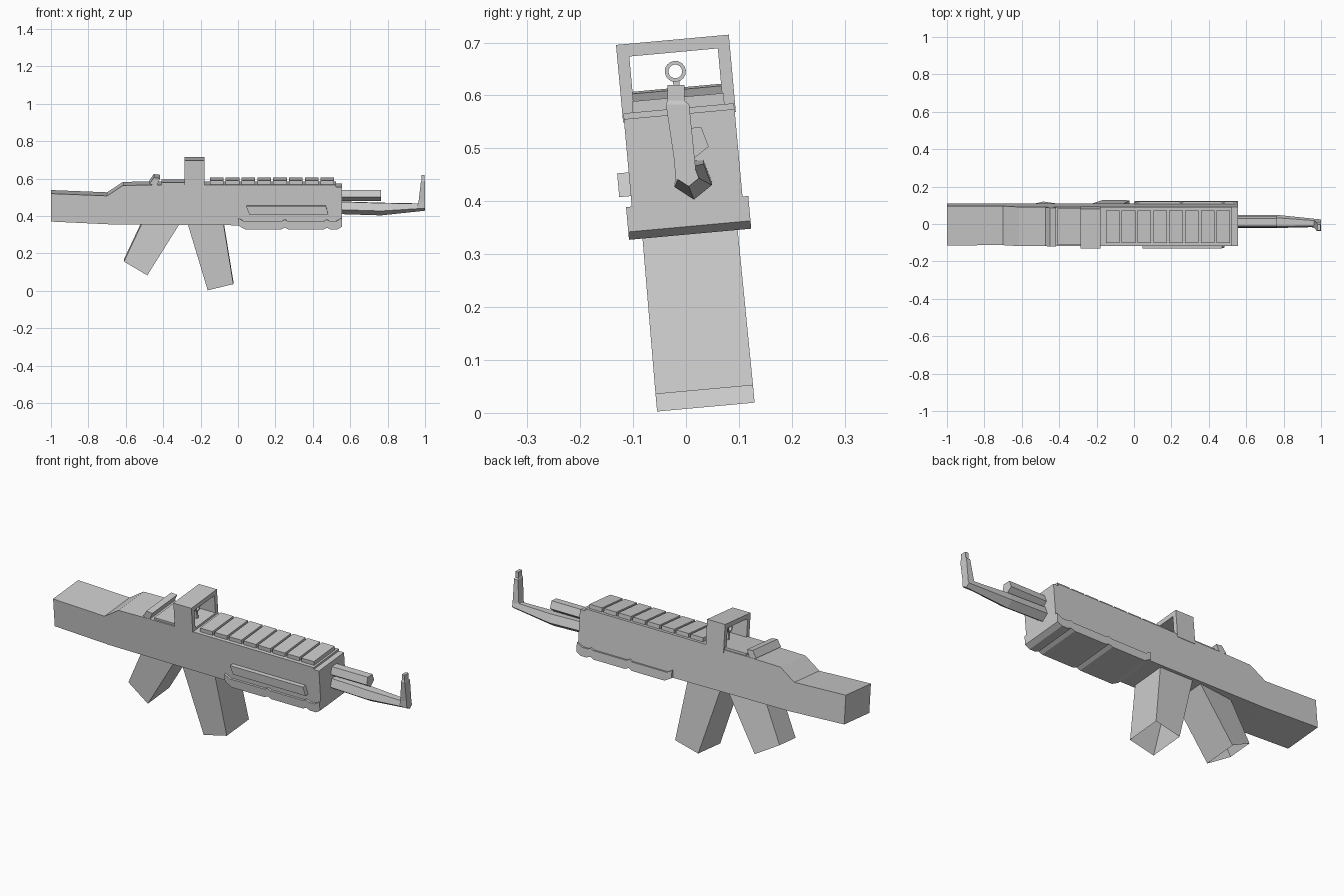
import bpy, bmesh, math
from mathutils import Matrix, Vector

if "Cube" in bpy.data.objects:
    bpy.data.objects.remove(bpy.data.objects["Cube"])

# The whole model leans a little about its long axis
LEAN = Matrix.Translation((0, 0.0375, 0.011)) @ Matrix.Rotation(math.radians(5.2), 4, 'X')


def finish(name, bm, matrix=LEAN):
    bmesh.ops.recalc_face_normals(bm, faces=bm.faces)
    bm.transform(matrix)
    me = bpy.data.meshes.new(name)
    bm.to_mesh(me)
    bm.free()
    ob = bpy.data.objects.new(name, me)
    bpy.context.collection.objects.link(ob)
    return ob


def skin(bm, rings, caps=True):
    """Join closed rings of points into a tube."""
    rows = [[bm.verts.new(p) for p in r] for r in rings]
    n = len(rows[0])
    for a, b in zip(rows, rows[1:]):
        for i in range(n):
            j = (i + 1) % n
            bm.faces.new((a[i], a[j], b[j], b[i]))
    if caps:
        bm.faces.new(rows[0])
        bm.faces.new(rows[-1])


def slab(name, profile, y0, y1):
    """Side profile (x, z) extruded across the width."""
    bm = bmesh.new()
    skin(bm, [[(x, y, z) for x, z in profile] for y in (y0, y1)])
    return finish(name, bm)


def box(name, x0, x1, y0, y1, z0, z1):
    return slab(name, [(x0, z0), (x1, z0), (x1, z1), (x0, z1)], y0, y1)


def handle(name, rear, front):
    """Open-ended four sided handle; (x, z, half width) for top and bottom."""
    bm = bmesh.new()
    rings = []
    for (xr, zr, hr), (xf, zf, hf) in zip(rear, front):
        rings.append([(xr, -hr, zr), (xf, -hf, zf), (xf, hf, zf), (xr, hr, zr)])
    skin(bm, rings, caps=False)
    return finish(name, bm)


def tube(name, sections):
    """Five sided tube along x from (x, y, z, radius) sections."""
    bm = bmesh.new()
    rings = []
    for x, y, z, r in sections:
        angs = [math.radians(-15 + 72 * i) for i in range(5)]
        rings.append([(x, y + r * math.cos(a), z + r * math.sin(a)) for a in angs])
    skin(bm, rings)
    return finish(name, bm, Matrix())


# Main body with stock
slab("body", [(-1, 0.37), (-0.68, 0.355), (0, 0.35), (0.555, 0.35), (0.555, 0.556),
              (0.525, 0.556), (0.525, 0.567), (-0.41, 0.567), (-0.615, 0.564),
              (-0.7, 0.508), (-1, 0.52)], -0.105, 0.105)
box("rear_top_step", -0.41, -0.18, -0.098, 0.098, 0.56, 0.578)

# Handguard with small notches along top and bottom edges
slab("handguard", [(0, 0.35), (0.04, 0.328), (0.23, 0.328), (0.25, 0.338), (0.27, 0.328),
                   (0.455, 0.328), (0.475, 0.338), (0.495, 0.328), (0.53, 0.328),
                   (0.555, 0.343), (0.555, 0.39), (0.525, 0.373), (0.49, 0.373),
                   (0.475, 0.382), (0.46, 0.373), (0.265, 0.373), (0.25, 0.382),
                   (0.235, 0.373), (0.03, 0.373), (0, 0.39)], -0.116, 0.116)
slab("side_panel", [(0.045, 0.455), (0.047, 0.445), (0.06, 0.41), (0.483, 0.41),
                    (0.47, 0.455)], -0.127, -0.1)

# Top rail slats
for i in range(8):
    x = -0.15 + i * 0.0845
    box(f"rail_slat_{i + 1}", x, x + 0.073, -0.087, 0.087, 0.56, 0.588)

# Sight frame: arch extruded along x
bm = bmesh.new()
arch = [(-0.107, 0.55), (-0.107, 0.697), (0.107, 0.697), (0.107, 0.55),
        (0.084, 0.55), (0.084, 0.673), (-0.084, 0.673), (-0.084, 0.55)]
skin(bm, [[(x, y, z) for y, z in arch] for x in (-0.285, -0.18)])
finish("sight_frame", bm)

# Ring inside the frame, on a thin post
bm = bmesh.new()
rings = []
for x, r in ((-0.245, 0.02), (-0.22, 0.02), (-0.22, 0.013), (-0.245, 0.013), (-0.245, 0.02)):
    rings.append([(x, r * math.cos(math.tau * k / 16), 0.637 + r * math.sin(math.tau * k / 16))
                  for k in range(16)])
skin(bm, rings, caps=False)
bmesh.ops.remove_doubles(bm, verts=bm.verts, dist=1e-5)
finish("sight_ring", bm)
box("sight_ring_post", -0.24, -0.225, -0.006, 0.006, 0.57, 0.619)

# Slanted rear sight bar
slab("rear_sight", [(-0.435, 0.56), (-0.473, 0.572), (-0.45, 0.606), (-0.416, 0.602)],
     -0.104, 0.104)

# Magazine and grip, open below
handle("magazine", [(-0.27, 0.36, 0.09), (-0.162, 0.0, 0.0925)],
       [(-0.078, 0.36, 0.09), (-0.025, 0.033, 0.0925)])
handle("grip", [(-0.51, 0.365, 0.067), (-0.61, 0.152, 0.067)],
       [(-0.31, 0.36, 0.09), (-0.485, 0.08, 0.09)])

# Upper tube and tapered barrel
tube("upper_tube", [(0.54, 0.011, 0.512, 0.033), (0.765, 0.011, 0.512, 0.033)])
tube("barrel", [(0.54, 0.013, 0.447, 0.037), (0.765, 0.013, 0.44, 0.037), (1, 0.004, 0.449, 0.021)])

# Front sight post, leaning back as it rises
bm = bmesh.new()
post = [(0.955, 1.0, -0.02, 0.02, 0.44), (0.965, 1.0, -0.022, 0.017, 0.475),
        (0.978, 1.0, -0.038, 0.006, 0.583), (0.981, 0.998, -0.035, -0.003, 0.59),
        (0.981, 0.998, -0.035, -0.003, 0.62)]
skin(bm, [[(a, c, z), (b, c, z), (b, d, z), (a, d, z)] for a, b, c, d, z in post])
finish("front_sight", bm, Matrix())
